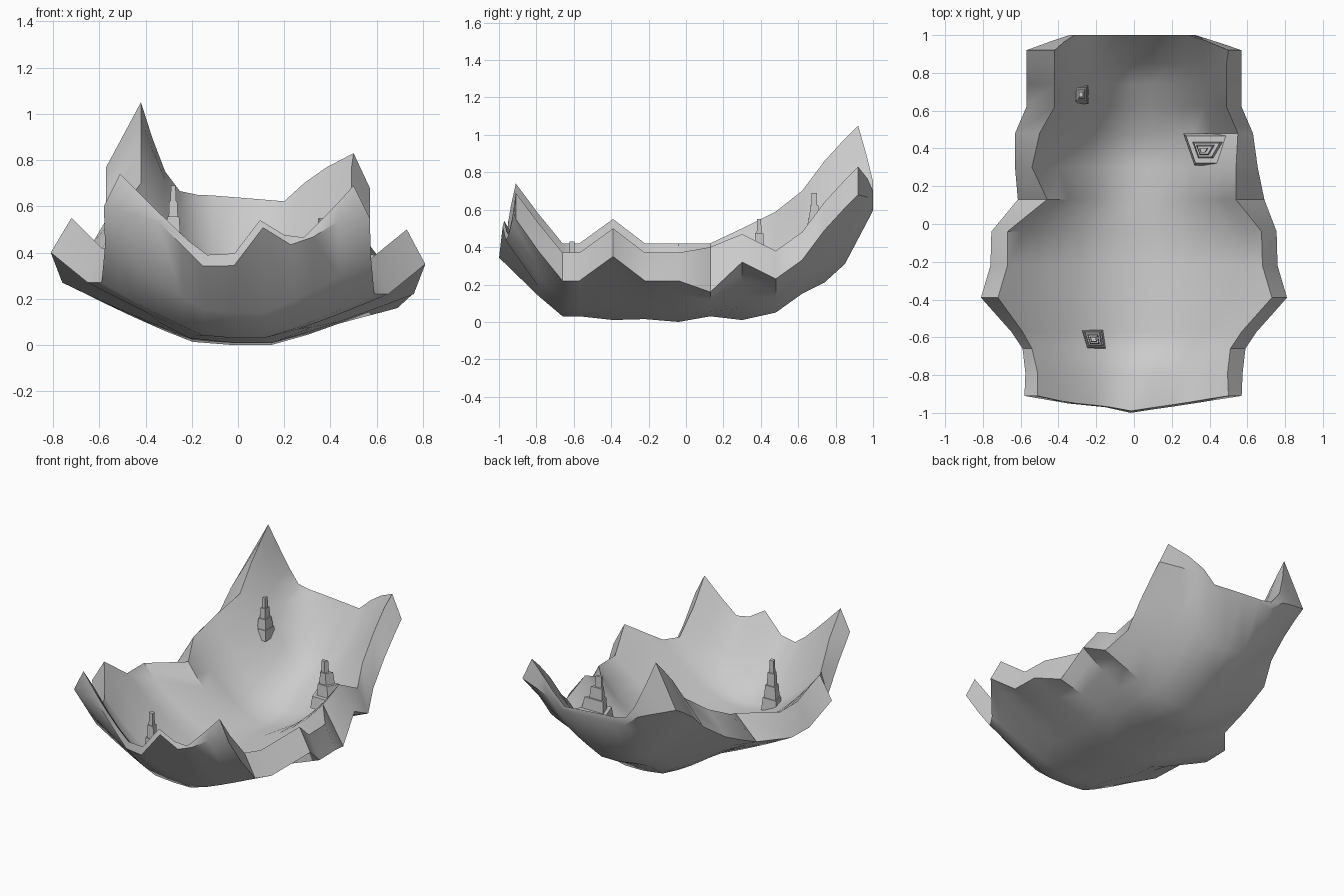
import bpy, bmesh

if "Cube" in bpy.data.objects:
    bpy.data.objects.remove(bpy.data.objects["Cube"])

# Stations along y: y, outer half width, left inner width, left rim z, right rim z, underside z
ROWS = [
    (-.79, .575, .51, .58, .53, .14), (-.66, .59, .54, .42, .37, .03),
    (-.57, .65, .59, .42, .37, .03), (-.39, .81, .72, .55, .50, .01),
    (-.22, .76, .67, .42, .37, .015), (-.04, .755, .67, .42, .37, .0),
    (.13, .615, .46, .42, .40, .03), (.30, .63, .54, .50, .47, .01),
    (.48, .63, .50, .59, .38, .05), (.62, .57, .42, .70, .48, .15),
    (.74, .57, .42, .86, .64, .21), (.85, .57, .42, .98, .76, .31),
]
# Stations where the right rim is wider: y -> outer width, inner width, rim drop
RIGHT = {.13: (.69, .54, .24), .30: (.655, .54, .15)}
# End edges (x, y, z), lower and upper lip
FRONT_LOW = [(-.58, -.91, .6), (-.35, -.95, .54), (-.15, -.97, .34), (-.02, -1, .34),
             (.11, -.98, .51), (.25, -.96, .42), (.44, -.93, .54), (.57, -.91, .55)]
FRONT_TOP = [(-.51, -.91, .74), (-.35, -.945, .58), (-.15, -.965, .39), (-.02, -.99, .39),
             (.11, -.97, .56), (.25, -.95, .43), (.40, -.925, .58), (.50, -.91, .69)]
BACK_LOW = [(-.57, .92, .77), (-.35, 1, .70), (-.24, 1, .61), (.22, 1, .59),
            (.33, 1, .66), (.57, .92, .68)]
BACK_TOP = [(-.42, .92, 1.05), (-.33, 1, .77), (-.24, 1, .65), (-.15, 1, .65), (.1, 1, .63),
            (.22, 1, .62), (.31, 1, .73), (.5, .92, .83)]
US = [-1, -.88, -.75, -.6, -.42, -.26, -.03, .19, .4, .57, .76, .88, 1]


def along(profile, u):
    """Point on an end edge at normalised width u."""
    x = -profile[0][0] * u if u < 0 else profile[-1][0] * u
    for a, b in zip(profile, profile[1:]):
        if x <= b[0] + 1e-6:
            t = (x - a[0]) / (b[0] - a[0])
            return tuple(p + (q - p) * t for p, q in zip(a, b))
    return profile[-1]


def hull_row(y, w, li, zl, zr, zb):
    wr, _, drop = RIGHT.get(y, (w, w, .15))
    side_drop = .15 if y < .6 else .15 + (y - .6) * .4
    pts = []
    for u in US:
        zo = zl - side_drop if u < 0 else zr - drop
        t = max(0, (abs(u) - .2) / .8) ** 1.15
        pts.append((u * (w if u < 0 else wr), y, zb + (zo - zb) * t))
    return pts


def basin_row(y, w, li, zl, zr, zb):
    ri = RIGHT[y][1] if y in RIGHT else w - .08
    floor = zb + .03
    pts = []
    for u in US:
        rim = zl if u < 0 else zr
        pts.append((u * (li if u < 0 else ri), y, floor + (rim - floor) * abs(u) ** 1.85))
    return pts


def make(name, bm, smooth):
    bmesh.ops.recalc_face_normals(bm, faces=bm.faces[:])
    me = bpy.data.meshes.new(name)
    bm.to_mesh(me)
    bm.free()
    ob = bpy.data.objects.new(name, me)
    bpy.context.collection.objects.link(ob)
    if smooth:
        bpy.ops.object.select_all(action='DESELECT')
        ob.select_set(True)
        bpy.context.view_layer.objects.active = ob
        bpy.ops.object.shade_smooth_by_angle(angle=0.7)
    return ob


# Rocky basin: upper bowl and underside joined by a broad jagged rim
bm = bmesh.new()
low = [[along(FRONT_LOW, u) for u in US]] + [hull_row(*r) for r in ROWS] + [[along(BACK_LOW, u) for u in US]]
top = [[along(FRONT_TOP, u) for u in US]] + [basin_row(*r) for r in ROWS] + [[along(BACK_TOP, u) for u in US]]
L = [[bm.verts.new(p) for p in row] for row in low]
T = [[bm.verts.new(p) for p in row] for row in top]
n, m = len(L), len(US)
for g in (L, T):
    for i in range(n - 1):
        for j in range(m - 1):
            bm.faces.new((g[i][j], g[i][j + 1], g[i + 1][j + 1], g[i + 1][j]))
for j in (0, m - 1):
    for i in range(n - 1):
        bm.faces.new((L[i][j], L[i + 1][j], T[i + 1][j], T[i][j]))
for i in (0, n - 1):
    for j in range(m - 1):
        bm.faces.new((L[i][j], L[i][j + 1], T[i][j + 1], T[i][j]))
make("rocky_basin", bm, True)


# Stepped spires: tapered tiers shrinking toward a tip
def spire(name, base, tip, z0, z1, scales):
    bm = bmesh.new()
    rings = []
    h = (z1 - z0) / len(scales)
    for k, s in enumerate(scales):
        for f, z in ((1, z0 + k * h), (.85, z0 + (k + 1) * h)):
            rings.append([bm.verts.new((tip[0] + (x - tip[0]) * s * f,
                                        tip[1] + (y - tip[1]) * s * f, z)) for x, y in base])
    for a, b in zip(rings, rings[1:]):
        for i in range(4):
            bm.faces.new((a[i], a[(i + 1) % 4], b[(i + 1) % 4], b[i]))
    bm.faces.new(rings[0])
    bm.faces.new(rings[-1])
    make(name, bm, False)


spire("front_spire", [(-.28, -.56), (-.165, -.56), (-.15, -.66), (-.25, -.66)],
      (-.215, -.61), .1, .43, (1, .75, .5, .3))
spire("right_spire", [(.26, .48), (.58, .48), (.48, .31), (.32, .31)],
      (.36, .39), .25, .55, (1, .5, .3, .15))
spire("back_spire", [(-.32, .74), (-.24, .74), (-.24, .635), (-.32, .635)],
      (-.28, .685), .42, .69, (1, .75, .5, .3))
